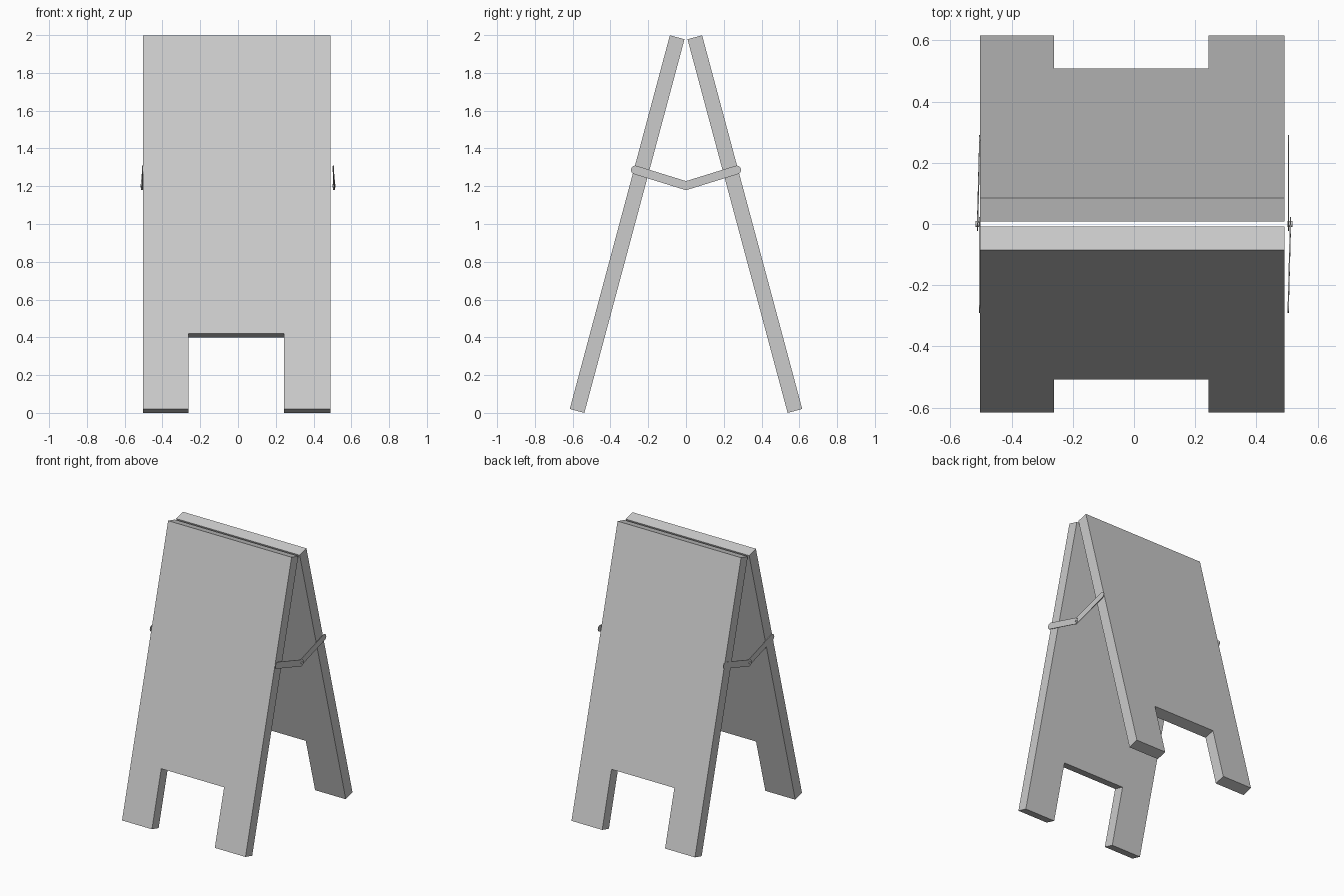
import bpy, bmesh
from math import sin, cos, pi, radians, atan2
from mathutils import Vector, Matrix

if "Cube" in bpy.data.objects:
    bpy.data.objects.remove(bpy.data.objects["Cube"])

TILT = radians(15)


def prism(name, points, offset):
    """Closed outline of 3D points, extruded along an offset vector."""
    bm = bmesh.new()
    face = bm.faces.new([bm.verts.new(p) for p in points])
    ext = bmesh.ops.extrude_face_region(bm, geom=[face])
    moved = [g for g in ext["geom"] if isinstance(g, bmesh.types.BMVert)]
    bmesh.ops.translate(bm, verts=moved, vec=offset)
    bmesh.ops.recalc_face_normals(bm, faces=bm.faces)
    mesh = bpy.data.meshes.new(name)
    bm.to_mesh(mesh)
    bm.free()
    obj = bpy.data.objects.new(name, mesh)
    bpy.context.collection.objects.link(obj)
    return obj


def board(name, side):
    """Leaning board with a cut-out between two feet; side -1 front, 1 back."""
    length, thick, notch = 2.048, 0.08, 0.414
    outline = [(-0.503, 0), (-0.262, 0), (-0.262, notch), (0.244, notch),
               (0.244, 0), (0.491, 0), (0.491, length), (-0.503, length)]
    foot = 0.008 + length * sin(TILT)
    pts = [(x, side * (foot - h * sin(TILT)), h * cos(TILT)) for x, h in outline]
    prism(name, pts, Vector((0, side * thick * cos(TILT), thick * sin(TILT))))


def hinge_link(name, y_end, x_end, x_pivot):
    """Thin round-ended bar from a board edge to the middle pivot."""
    r, steps = 0.023, 10
    end, pivot = Vector((y_end, 1.286)), Vector((0, 1.203))
    d = pivot - end
    ang = atan2(d.y, d.x)
    pts = []
    for centre, start, x in ((pivot, ang - pi / 2, x_pivot), (end, ang + pi / 2, x_end)):
        for i in range(steps + 1):
            a = start + pi * i / steps
            # keep the slanted bar planar by following its length
            along = r * cos(a - ang) / d.length
            pts.append((x + along * (x_pivot - x_end),
                        centre.x + r * cos(a), centre.y + r * sin(a)))
    thick = 0.004 if x_end > 0 else -0.004
    prism(name, pts, Vector((thick, 0, 0)))


# Two leaning boards
board("front_board", -1)
board("back_board", 1)

# Folding stay on each side: inner bar, outer slanted bar, rivet
for s, label in ((1, "right"), (-1, "left")):
    hinge_link(label + "_inner_stay", s * 0.268, s * 0.503, s * 0.503)
    hinge_link(label + "_outer_stay", -s * 0.268, s * 0.502, s * 0.509)
    ring = [(s * 0.501, 0.009 * cos(i * pi / 6), 1.203 + 0.009 * sin(i * pi / 6))
            for i in range(12)]
    prism(label + "_rivet", ring, Vector((s * 0.016, 0, 0)))
